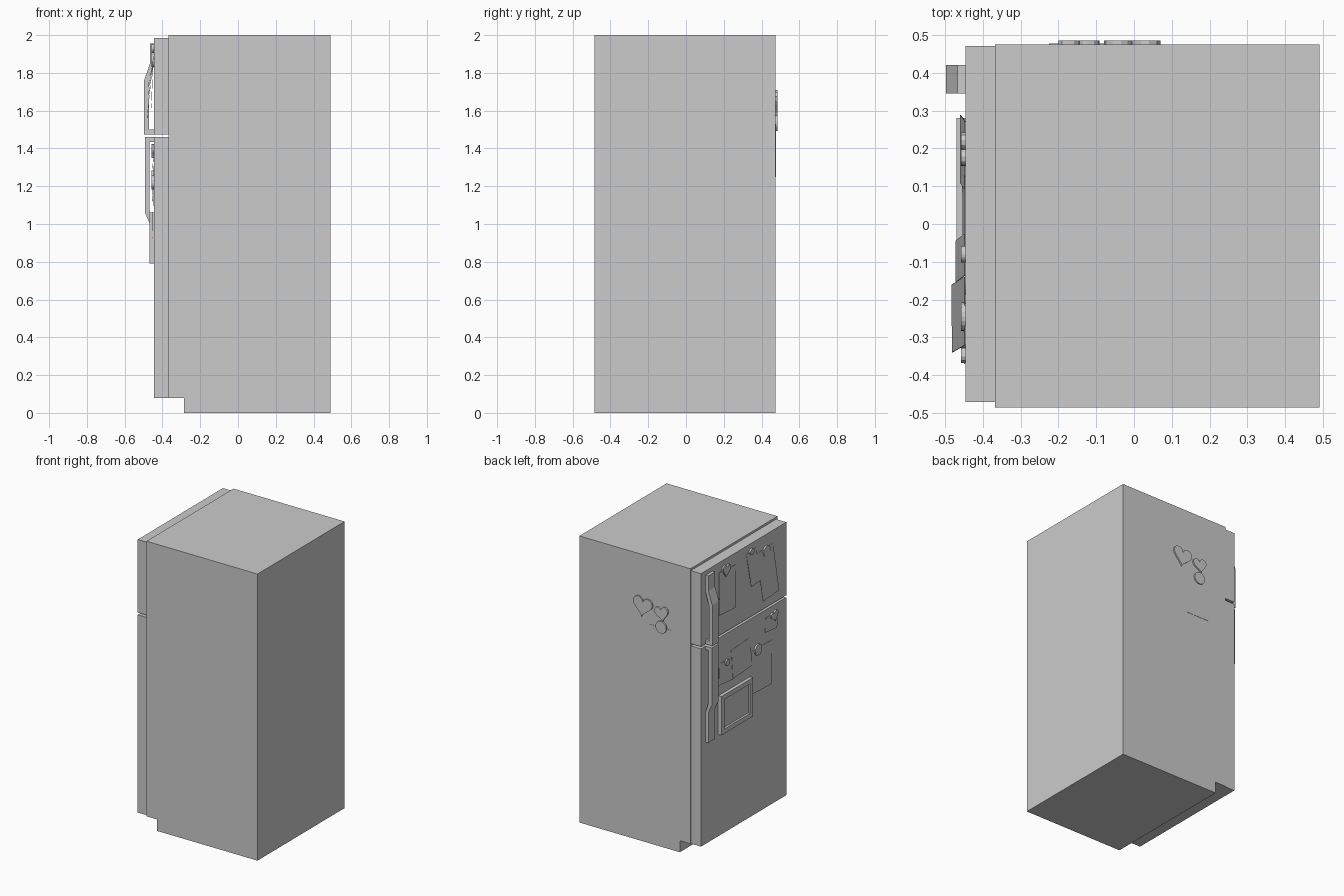
import bpy, bmesh, math
from mathutils import Vector

cube = bpy.data.objects.get("Cube")
if cube:
    bpy.data.objects.remove(cube, do_unlink=True)

grey = bpy.data.materials.new("light_grey")
grey.use_nodes = True
COLOR = (0.6, 0.6, 0.6, 1)
grey.diffuse_color = COLOR
grey.node_tree.nodes["Principled BSDF"].inputs["Base Color"].default_value = COLOR

DOOR = -0.445   # outer face of the doors
SIDE = 0.475    # decorated side panel


def prism(name, points, offset):
    """Closed solid made by sweeping a flat outline along an offset."""
    bm = bmesh.new()
    face = bm.faces.new([bm.verts.new(p) for p in points])
    swept = bmesh.ops.extrude_face_region(bm, geom=[face])["geom"]
    verts = [v for v in swept if isinstance(v, bmesh.types.BMVert)]
    bmesh.ops.translate(bm, verts=verts, vec=offset)
    bmesh.ops.recalc_face_normals(bm, faces=bm.faces)
    mesh = bpy.data.meshes.new(name)
    bm.to_mesh(mesh)
    bm.free()
    obj = bpy.data.objects.new(name, mesh)
    bpy.context.collection.objects.link(obj)
    mesh.materials.append(grey)
    return obj


def profile_xz(name, outline, y0, y1):
    return prism(name, [(x, y0, z) for x, z in outline], Vector((0, y1 - y0, 0)))


def box(name, x0, x1, y0, y1, z0, z1):
    return profile_xz(name, [(x0, z0), (x1, z0), (x1, z1), (x0, z1)], y0, y1)


def circle(r, n=20):
    return [(r * math.cos(math.tau * i / n), r * math.sin(math.tau * i / n)) for i in range(n)]


def heart(w, n=24):
    pts = []
    for i in range(n):
        t = math.tau * i / n
        pts.append((math.sin(t) ** 3 * w / 2,
                    (13 * math.cos(t) - 5 * math.cos(2 * t) - 2 * math.cos(3 * t)
                     - math.cos(4 * t)) * w / 32))
    return pts


def turn(pts, angle):
    c, s = math.cos(angle), math.sin(angle)
    return [(a * c - b * s, a * s + b * c) for a, b in pts]


def door_magnet(name, shape, y, z, depth=0.012):
    return prism(name, [(DOOR, y + a, z + b) for a, b in shape], Vector((-depth, 0, 0)))


def side_magnet(name, shape, x, z, depth=0.01):
    return prism(name, [(x + a, SIDE, z + b) for a, b in shape], Vector((0, depth, 0)))


def note(name, y, z, w, h, lift=0.0, angle=0.0):
    """Sheet held at its top edge, with the lower edge lifted off the door."""
    sheet = turn([(-w / 2, -h / 2), (w / 2, -h / 2), (w / 2, h / 2), (-w / 2, h / 2)], angle)
    pts = [(DOOR - 0.001 - lift * (0.5 - b / h), y + a, z + b) for a, b in sheet]
    return prism(name, pts, Vector((-0.002, 0, 0)))


# Cabinet with toe-kick recess
profile_xz("cabinet", [(-0.285, 0), (0.49, 0), (0.49, 2), (-0.367, 2),
                       (-0.367, 0.08), (-0.285, 0.08)], -0.485, SIDE)

# Doors
box("lower_door", DOOR, -0.365, -0.47, 0.47, 0.08, 1.46)
box("upper_door", DOOR, -0.365, -0.47, 0.47, 1.475, 1.985)

# Bent handles, open behind the grip
profile_xz("upper_handle", [(DOOR, 1.475), (-0.497, 1.475), (-0.497, 1.76), (-0.466, 1.85),
                            (-0.466, 1.955), (DOOR, 1.955), (DOOR, 1.84), (-0.47, 1.75),
                            (-0.47, 1.5), (DOOR, 1.5)], 0.345, 0.42)
profile_xz("lower_handle", [(DOOR, 1.46), (-0.493, 1.46), (-0.493, 1.06), (-0.466, 1.0),
                            (-0.466, 0.79), (DOOR, 0.79), (DOOR, 1.0), (-0.468, 1.07),
                            (-0.468, 1.435), (DOOR, 1.435)], 0.345, 0.42)

# Picture frame: four rails round a recessed panel
FY0, FY1, FZ0, FZ1, RAIL = -0.07, 0.28, 0.79, 1.06, 0.032
box("frame_bottom", -0.469, DOOR, FY0, FY1, FZ0, FZ0 + RAIL)
box("frame_top", -0.469, DOOR, FY0, FY1, FZ1 - RAIL, FZ1)
for name, y in (("frame_right", FY0), ("frame_left", FY1 - RAIL)):
    box(name, -0.469, DOOR, y, y + RAIL, FZ0 + RAIL, FZ1 - RAIL)
box("frame_picture", -0.454, DOOR, FY0 + RAIL, FY1 - RAIL, FZ0 + RAIL, FZ1 - RAIL)

# Notes on the upper door
note("upper_note_left", 0.19, 1.765, 0.18, 0.29, 0.012, 0.06)
note("upper_note_middle", -0.09, 1.82, 0.11, 0.23, 0.024, -0.08)
note("upper_note_right", -0.24, 1.73, 0.18, 0.33, 0.034, -0.06)

# Notes on the lower door
note("lower_note_left", 0.19, 1.2, 0.17, 0.15, 0.004, 0.08)
note("lower_note_middle", 0.03, 1.23, 0.21, 0.2, 0.006, -0.05)
note("lower_note_right", -0.195, 1.08, 0.22, 0.3, 0.006, 0.03)
note("lower_note_far", -0.3, 1.35, 0.13, 0.1, 0.004, 0.1)

# Door magnets
door_magnet("magnet_heart_upper", turn(heart(0.09), 0.2), 0.2, 1.91)
door_magnet("magnet_small_upper", circle(0.022), -0.08, 1.93)
door_magnet("magnet_round_upper", circle(0.038), -0.245, 1.87)
door_magnet("magnet_round_lower", circle(0.038), -0.15, 1.22)
door_magnet("magnet_small_lower", circle(0.022), 0.19, 1.26)
door_magnet("magnet_heart_lower", turn(heart(0.08), -0.2), -0.33, 1.39)

# Side panel magnets and sheet
side_magnet("side_heart_large", turn(heart(0.15), 0.1), -0.003, 1.65)
side_magnet("side_heart_small", turn(heart(0.11), -0.2), -0.148, 1.635)
side_magnet("side_round", circle(0.042), -0.145, 1.535)
sheet = [(-0.09, -0.14), (0.09, -0.14), (0.09, 0.14), (-0.09, 0.14)]
side_magnet("side_sheet", sheet, -0.135, 1.39, 0.002)
